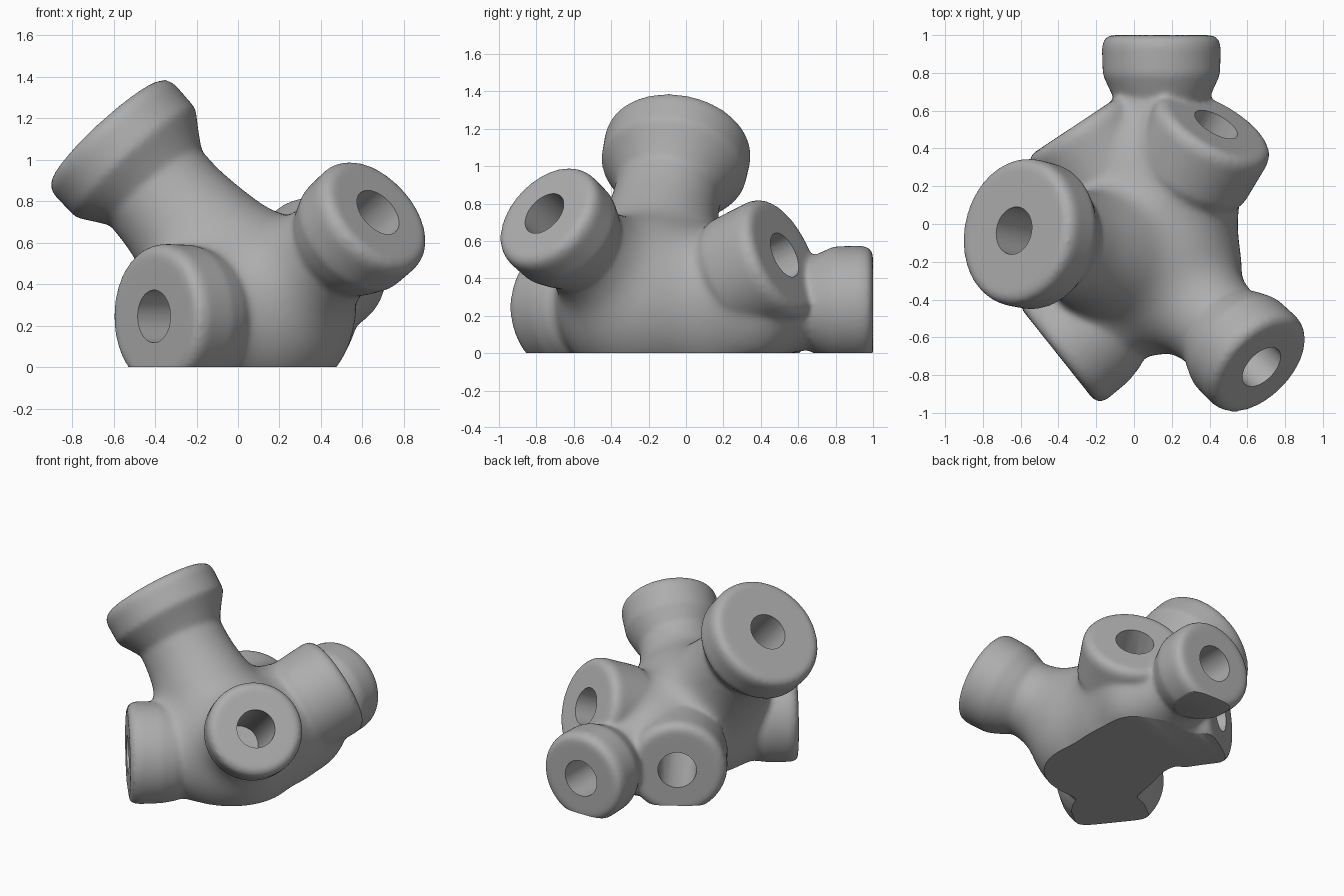
import bpy, bmesh, math
from mathutils import Vector

cube = bpy.data.objects.get("Cube")
if cube:
    bpy.data.objects.remove(cube, do_unlink=True)

mat = bpy.data.materials.new("plain grey")
mat.use_nodes = True
GREY = (0.42, 0.42, 0.42, 1)
mat.diffuse_color = GREY
mat.node_tree.nodes["Principled BSDF"].inputs["Base Color"].default_value = GREY

# Sockets: face centre, outward axis, collar radius, neck radius, hub
FRONT_HUB = Vector((0.1, -0.22, 0.28))
BACK_HUB = Vector((0.13, 0.12, 0.25))
WEB = Vector((0.3, 0.35, 0.2))
SOCKETS = [
    ((-0.635, -0.035, 1.14), (-0.67, 0.15, 0.73), 0.395, 0.292, FRONT_HUB),
    ((0.675, -0.757, 0.747), (0.6, -0.58, 0.55), 0.32, 0.26, FRONT_HUB),
    ((-0.405, -0.69, 0.245), (-0.78, -0.62, 0), 0.35, 0.31, FRONT_HUB),
    ((0.145, 1.0, 0.26), (0, 1, 0), 0.315, 0.245, BACK_HUB),
    ((0.435, 0.527, 0.525), (0.45, 0.8, 0.38), 0.34, 0.33, BACK_HUB),
    ((-0.3, 0.53, 0.26), (-0.55, 0.83, 0), 0.33, 0.325, BACK_HUB),
]
HOLE_RADIUS = 0.127


def lathe(bm, origin, axis, profile, sides=64):
    """Closed solid of revolution; profile holds (distance along axis, radius)."""
    turn = Vector(axis).to_track_quat('Z', 'Y')
    rings = []
    for dist, rad in profile:
        ring = []
        for i in range(sides):
            a = math.tau * i / sides
            p = Vector((rad * math.cos(a), rad * math.sin(a), dist))
            ring.append(bm.verts.new(Vector(origin) + turn @ p))
        rings.append(ring)
    for low, high in zip(rings, rings[1:]):
        for i in range(sides):
            j = (i + 1) % sides
            bm.faces.new((low[i], low[j], high[j], high[i]))
    bm.faces.new(rings[0][::-1])
    bm.faces.new(rings[-1])


def make_object(name, bm):
    mesh = bpy.data.meshes.new(name)
    bm.to_mesh(mesh)
    bm.free()
    ob = bpy.data.objects.new(name, mesh)
    bpy.context.collection.objects.link(ob)
    return ob


def activate(ob):
    bpy.ops.object.select_all(action='DESELECT')
    ob.select_set(True)
    bpy.context.view_layer.objects.active = ob


def remesh_and_smooth(ob, voxel, steps):
    """Fuse overlapping solids and soften the seams."""
    rm = ob.modifiers.new("fuse", 'REMESH')
    rm.mode = 'VOXEL'
    rm.voxel_size = voxel
    sm = ob.modifiers.new("soften", 'SMOOTH')
    sm.factor = 0.5
    sm.iterations = steps
    activate(ob)
    bpy.ops.object.convert(target='MESH')


# Core: hubs, a web below the raised back socket, and flared necks
bm = bmesh.new()
for centre, radius in ((FRONT_HUB, 0.48), (BACK_HUB, 0.43), (WEB, 0.27)):
    ball = bmesh.ops.create_uvsphere(bm, u_segments=48, v_segments=24, radius=radius)
    bmesh.ops.translate(bm, verts=ball["verts"], vec=centre)
lathe(bm, FRONT_HUB, BACK_HUB - FRONT_HUB, [(0, 0.45), (0.4, 0.42)])
for face, axis, radius, neck, hub in SOCKETS:
    tip = Vector(face) - Vector(axis).normalized() * 0.08
    length = (tip - hub).length
    lathe(bm, hub, tip - hub, [(0, neck + 0.12), (length * 0.35, neck + 0.055),
                               (length * 0.6, neck + 0.005), (length, neck)])
body = make_object("socket_hub", bm)
remesh_and_smooth(body, 0.025, 95)

# Collars with rounded rims, tapering back into the necks
bm = bmesh.new()
bm.from_mesh(body.data)
for face, axis, radius, neck, hub in SOCKETS:
    lathe(bm, face, axis, [(-0.42, neck - 0.04), (-0.3, neck + (radius - neck) * 0.35),
                           (-0.21, radius - 0.004), (-0.06, radius),
                           (-0.02, radius - 0.012), (0, radius - 0.045)])
bm.to_mesh(body.data)
bm.free()
remesh_and_smooth(body, 0.014, 16)


def cut(name, bm):
    tool = make_object(name, bm)
    tool.hide_render = True
    mod = body.modifiers.new(name, 'BOOLEAN')
    mod.operation = 'DIFFERENCE'
    mod.solver = 'MANIFOLD'
    mod.object = tool
    return tool


# Round bores and the flat base
tools = []
for face, axis, radius, neck, hub in SOCKETS:
    bm = bmesh.new()
    lathe(bm, face, axis, [(-0.7, HOLE_RADIUS), (0.1, HOLE_RADIUS)], 48)
    tools.append(cut("bore_cutter", bm))
bm = bmesh.new()
bmesh.ops.create_cube(bm, size=4)
bmesh.ops.translate(bm, verts=bm.verts, vec=(0, 0, -2))
tools.append(cut("base_cutter", bm))

activate(body)
bpy.ops.object.convert(target='MESH')
for tool in tools:
    bpy.data.objects.remove(tool, do_unlink=True)

body.data.materials.clear()
body.data.materials.append(mat)
for poly in body.data.polygons:
    poly.material_index = 0
activate(body)
bpy.ops.object.shade_smooth_by_angle(angle=math.radians(35))
